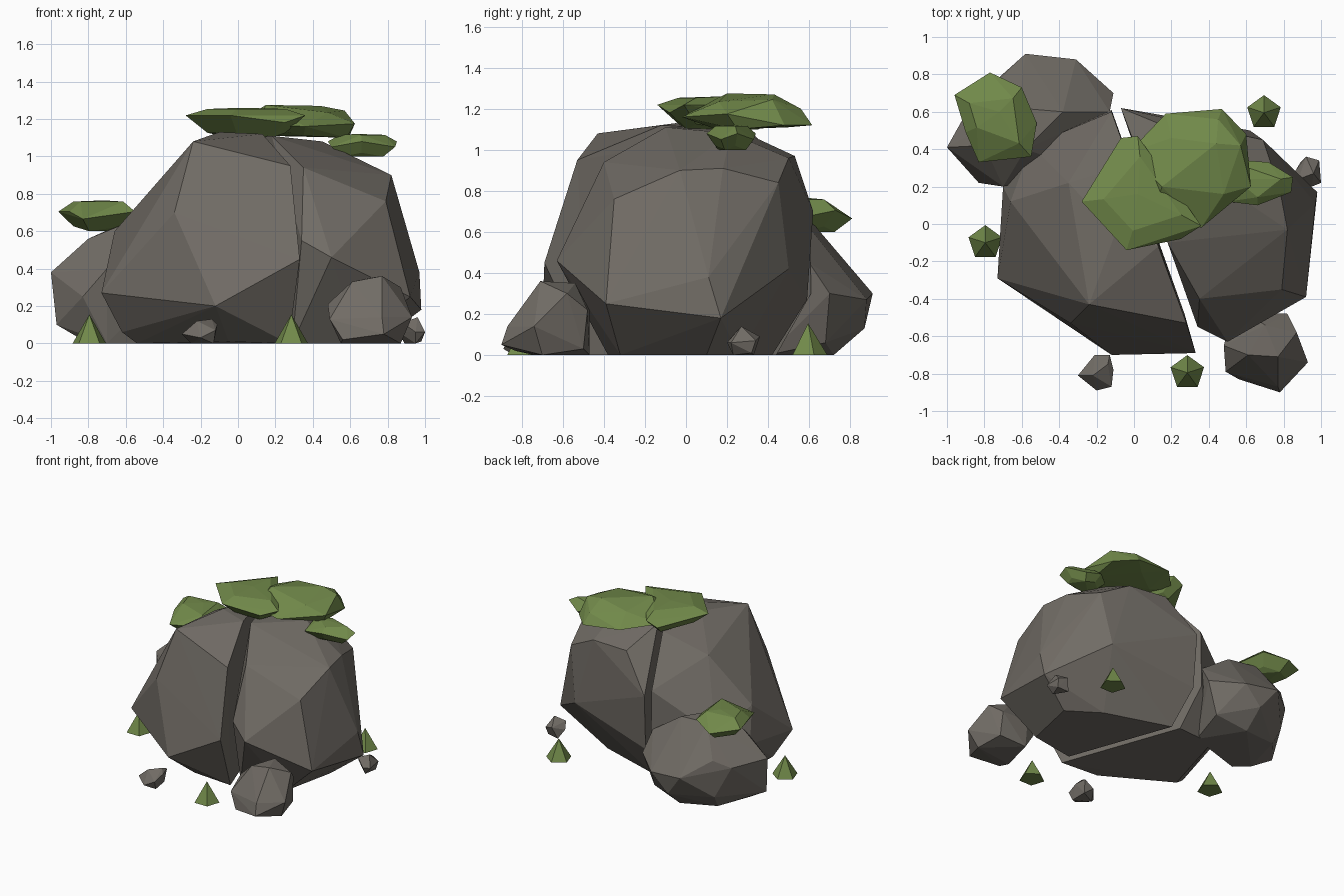
import bpy, bmesh, math


def material(name, rgb):
    m = bpy.data.materials.new(name)
    m.diffuse_color = (*rgb, 1)
    return m


STONE = material("warm grey stone", (0.165, 0.150, 0.131))
MOSS = material("moss green", (0.165, 0.250, 0.068))


def hull(name, points, mat):
    """Faceted convex solid wrapped around a few corner points."""
    bm = bmesh.new()
    for p in points:
        bm.verts.new(p)
    res = bmesh.ops.convex_hull(bm, input=bm.verts[:])
    inner = {v for v in res["geom_interior"] if isinstance(v, bmesh.types.BMVert)}
    bmesh.ops.delete(bm, geom=list(inner), context="VERTS")
    bmesh.ops.recalc_face_normals(bm, faces=bm.faces[:])
    me = bpy.data.meshes.new(name)
    bm.to_mesh(me)
    bm.free()
    me.materials.append(mat)
    ob = bpy.data.objects.new(name, me)
    bpy.context.collection.objects.link(ob)
    return ob


def moss(name, outline, z_low, z_rim, z_top, peak):
    """Flattened pad: wide rim, smaller underside, off-centre peak."""
    n = len(outline)
    cx = sum(p[0] for p in outline) / n
    cy = sum(p[1] for p in outline) / n

    def ring(s, z, wobble):
        return [(cx + (x - cx) * s, cy + (y - cy) * s, z + wobble * (-1) ** i)
                for i, (x, y) in enumerate(outline)]
    h = z_top - z_low
    pts = ring(1, z_rim, h * 0.12) + ring(0.65, z_low + h * 0.08, h * 0.08)
    pts += ring(0.65, z_top - h * 0.1, h * 0.06)[::2] + [(*peak, z_top)]
    hull(name, pts, MOSS)


# Split boulder, left half
hull("boulder_left_half", [
    (-0.73, -0.29, 0.27), (-0.12, -0.70, 0.20), (0.33, -0.69, 0.45),
    (0.27, -0.48, 0.0), (-0.05, -0.47, 0.01), (-0.62, -0.20, 0.06),
    (-0.54, -0.17, 0.0), (-0.70, 0.20, 0.33), (-0.66, 0.12, 0.60),
    (-0.24, -0.43, 1.08), (-0.34, -0.53, 0.70), (0.28, -0.53, 0.95),
    (0.13, -0.12, 1.12), (-0.10, -0.05, 1.13), (-0.02, 0.32, 1.09),
    (-0.12, 0.60, 0.75), (-0.12, 0.61, 0.30), (-0.06, 0.44, 0.0),
    (-0.35, 0.22, 0.95), (-0.55, 0.42, 0.45), (-0.37, 0.42, 0.0)], STONE)

# Split boulder, right half
hull("boulder_right_half", [
    (0.35, -0.40, 0.94), (0.34, -0.55, 0.55), (0.50, -0.63, 0.46),
    (0.29, -0.38, 0.0), (0.92, -0.39, 0.25), (0.98, 0.17, 0.18),
    (0.97, 0.11, 0.38), (0.79, -0.35, 0.76), (0.82, -0.03, 0.90),
    (0.78, 0.18, 0.91), (0.69, 0.45, 0.84), (0.46, 0.50, 0.96),
    (0.15, 0.53, 0.97), (-0.07, 0.62, 0.70), (-0.06, 0.59, 0.27),
    (0.0, 0.42, 0.0), (0.18, -0.10, 1.11), (0.07, 0.25, 1.10),
    (0.45, 0.22, 1.08), (0.65, -0.32, 0.0), (0.74, 0.10, 0.0),
    (0.50, 0.26, 0.0), (0.62, 0.50, 0.42)], STONE)

# Medium rock behind on the left
hull("back_rock", [
    (-1.0, 0.41, 0.38), (-0.97, 0.38, 0.10), (-0.83, 0.22, 0.25),
    (-0.70, 0.20, 0.40), (-0.80, 0.42, 0.56), (-0.58, 0.40, 0.65),
    (-0.62, 0.62, 0.64), (-0.38, 0.60, 0.62), (-0.86, 0.66, 0.36),
    (-0.75, 0.74, 0.42), (-0.76, 0.73, 0.13),
    (-0.58, 0.91, 0.30), (-0.31, 0.88, 0.27), (-0.45, 0.87, 0.13),
    (-0.11, 0.70, 0.30), (-0.13, 0.60, 0.45), (-0.20, 0.68, 0.06),
    (-0.80, 0.35, 0.0), (-0.70, 0.26, 0.0), (-0.74, 0.66, 0.03),
    (-0.45, 0.72, 0.0), (-0.25, 0.40, 0.0), (-0.30, 0.30, 0.40)], STONE)

# Rock in front on the right
hull("front_rock", [
    (0.48, -0.65, 0.21), (0.49, -0.79, 0.13), (0.56, -0.83, 0.02),
    (0.78, -0.90, 0.05), (0.77, -0.87, 0.14), (0.93, -0.74, 0.14),
    (0.87, -0.70, 0.0), (0.61, -0.70, 0.33), (0.77, -0.71, 0.36),
    (0.87, -0.58, 0.30), (0.82, -0.48, 0.22), (0.70, -0.54, 0.35),
    (0.52, -0.50, 0.14), (0.60, -0.47, 0.22), (0.55, -0.74, 0.0),
    (0.62, -0.47, 0.0), (0.83, -0.50, 0.03)], STONE)

# Pebbles
hull("front_pebble", [
    (-0.30, -0.81, 0.05), (-0.20, -0.89, 0.03), (-0.12, -0.87, 0.07),
    (-0.11, -0.78, 0.10), (-0.22, -0.81, 0.12), (-0.13, -0.70, 0.11),
    (-0.14, -0.75, 0.13), (-0.21, -0.70, 0.06), (-0.25, -0.77, 0.0),
    (-0.13, -0.84, 0.0), (-0.14, -0.72, 0.01)], STONE)
hull("right_pebble", [
    (0.86, 0.28, 0.06), (0.92, 0.36, 0.09), (0.99, 0.34, 0.07),
    (1.0, 0.22, 0.06), (0.95, 0.20, 0.06), (0.96, 0.27, 0.14),
    (0.88, 0.24, 0.11), (0.89, 0.33, 0.0), (0.98, 0.32, 0.01),
    (0.95, 0.23, 0.0)], STONE)

# Moss pads
moss("moss_top_front", [(-0.28, 0.12), (-0.07, 0.46), (0.02, 0.47), (0.14, 0.28),
                        (0.36, -0.01), (0.25, -0.08), (-0.04, -0.14)],
     1.10, 1.20, 1.26, (0.02, 0.16))
hull("moss_top_back", [
    (-0.03, 0.38, 1.17), (0.17, 0.59, 1.15), (0.47, 0.615, 1.12),
    (0.60, 0.48, 1.12), (0.625, 0.20, 1.175), (0.36, -0.02, 1.16),
    (0.10, 0.05, 1.17), (0.15, 0.20, 1.275), (0.20, 0.46, 1.24),
    (0.44, 0.43, 1.27), (0.45, 0.56, 1.20), (0.57, 0.42, 1.245),
    (0.48, 0.16, 1.235), (0.15, 0.35, 1.11), (0.35, 0.12, 1.11),
    (0.58, 0.25, 1.10), (0.35, 0.50, 1.11)], MOSS)
moss("moss_right", [(0.59, 0.34), (0.72, 0.33), (0.85, 0.25), (0.84, 0.17),
                    (0.66, 0.10), (0.50, 0.12), (0.48, 0.25)],
     1.0, 1.065, 1.12, (0.64, 0.24))
moss("moss_left", [(-0.96, 0.69), (-0.77, 0.81), (-0.60, 0.73), (-0.52, 0.54),
                   (-0.55, 0.36), (-0.83, 0.33), (-0.90, 0.49)],
     0.60, 0.685, 0.765, (-0.72, 0.60))

# Grass tufts: five-sided cones
for name, x, y in (("left_tuft", -0.795, -0.10), ("front_tuft", 0.285, -0.795),
                   ("back_tuft", 0.695, 0.595)):
    base = [(x + 0.094 * math.sin(i * math.tau / 5),
             y + 0.094 * math.cos(i * math.tau / 5), 0) for i in range(5)]
    hull(name, base + [(x, y, 0.155)], MOSS)
